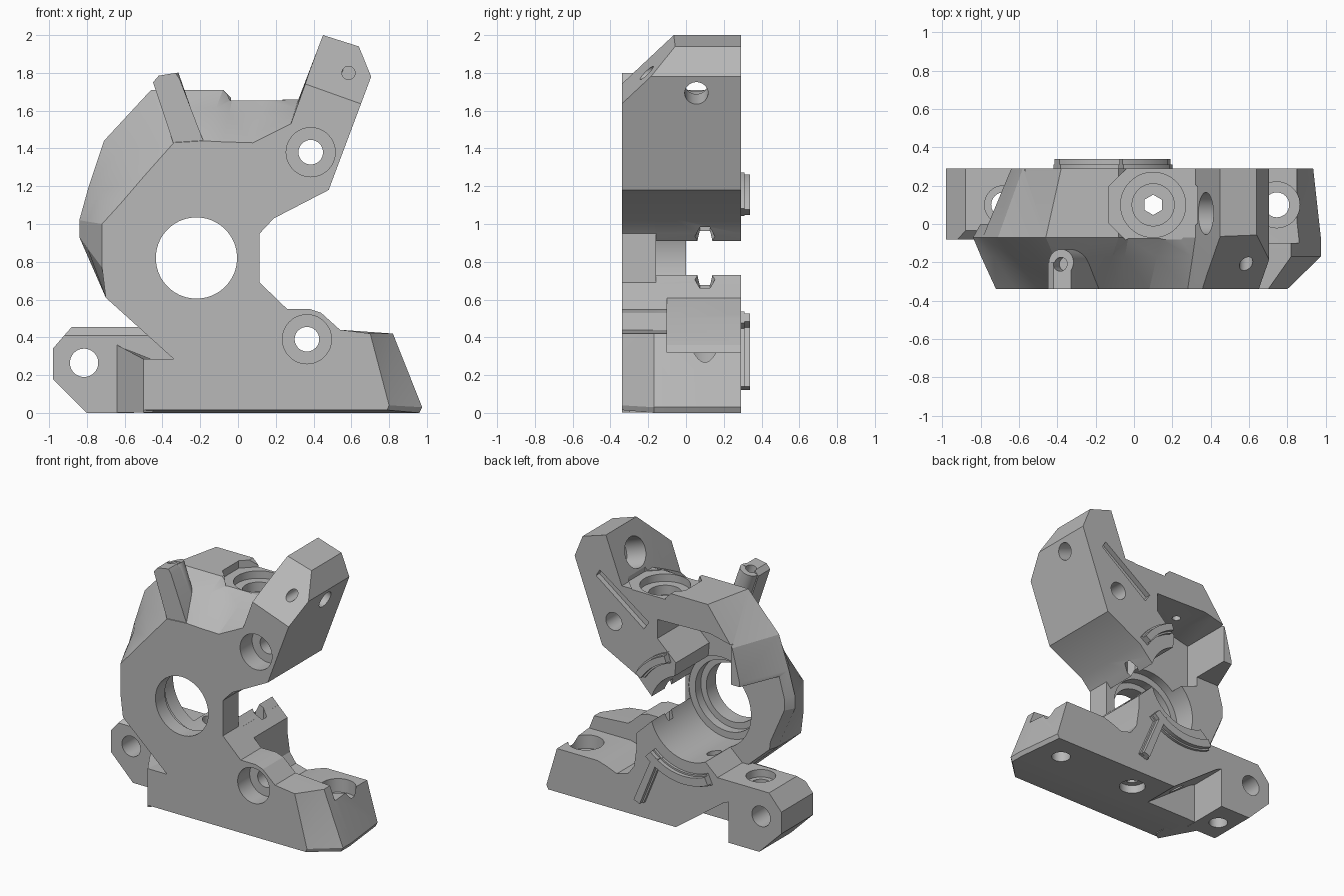
import bpy
import bmesh
from math import cos, sin, pi, radians
from mathutils import Matrix, Vector

old = bpy.data.objects.get("Cube")
if old:
    bpy.data.objects.remove(old, do_unlink=True)

FRONT, BACK = -.34, .29
BORE = (-.22, .82)

grey = bpy.data.materials.new("matte grey plastic")
grey.use_nodes = True
colour = (.48, .48, .48, 1)
grey.diffuse_color = colour
grey.node_tree.nodes["Principled BSDF"].inputs["Base Color"].default_value = colour


def finish(bm, name):
    """Turn a bmesh into a linked object."""
    bmesh.ops.recalc_face_normals(bm, faces=bm.faces)
    mesh = bpy.data.meshes.new(name)
    bm.to_mesh(mesh)
    bm.free()
    obj = bpy.data.objects.new(name, mesh)
    bpy.context.collection.objects.link(obj)
    return obj


def loft(name, sections, cut=None):
    """Skin matching loops of points; optionally trim with a plane."""
    bm = bmesh.new()
    loops = [[bm.verts.new(point) for point in section] for section in sections]
    bm.faces.new(loops[0])
    bm.faces.new(loops[-1])
    for near, far in zip(loops, loops[1:]):
        count = len(near)
        for i in range(count):
            j = (i + 1) % count
            bm.faces.new((near[i], near[j], far[j], far[i]))
    bmesh.ops.recalc_face_normals(bm, faces=bm.faces)
    if cut:
        bmesh.ops.triangulate(bm, faces=bm.faces[:])
        geometry = bm.verts[:] + bm.edges[:] + bm.faces[:]
        bmesh.ops.bisect_plane(bm, geom=geometry, plane_co=cut[0],
                               plane_no=cut[1], clear_outer=True)
        rim = [edge for edge in bm.edges if edge.is_boundary]
        bmesh.ops.holes_fill(bm, edges=rim, sides=0)
    return finish(bm, name)


def layered(name, layers, cut=None):
    """Loft x-z profiles placed at given y positions."""
    return loft(name, [[(x, y, z) for x, z in shape] for shape, y in layers], cut)


def prism(name, profile, y_start, y_end):
    return layered(name, [(profile, y_start), (profile, y_end)])


def rod(name, start, end, radius, sides=48, spin=0):
    """Cylinder between two points."""
    start, end = Vector(start), Vector(end)
    axis = end - start
    turn = axis.to_track_quat('Z', 'Y').to_matrix().to_4x4()
    place = Matrix.Translation((start + end) / 2) @ turn @ Matrix.Rotation(spin, 4, 'Z')
    bm = bmesh.new()
    bmesh.ops.create_cone(bm, cap_ends=True, segments=sides, radius1=radius,
                          radius2=radius, depth=axis.length, matrix=place)
    return finish(bm, name)


def bore_y(centre, radius, y_start=-.5, y_end=.5, sides=48):
    x, z = centre
    return rod("cutter", (x, y_start, z), (x, y_end, z), radius, sides)


def bore_z(centre, radius, z_start, z_end, sides=40, spin=0):
    x, y = centre
    return rod("cutter", (x, y, z_start), (x, y, z_end), radius, sides, spin)


def pocket(profile, y_start, y_end=.5):
    return prism("cutter", profile, y_start, y_end)


def carve(obj, cutters):
    """Subtract every cutter, keep the result and drop the cutters."""
    for cutter in cutters:
        cutter.hide_render = True
        modifier = obj.modifiers.new("carve", 'BOOLEAN')
        modifier.operation = 'DIFFERENCE'
        modifier.solver = 'EXACT'
        modifier.object = cutter
    graph = bpy.context.evaluated_depsgraph_get()
    mesh = bpy.data.meshes.new_from_object(obj.evaluated_get(graph))
    obj.modifiers.clear()
    obj.data = mesh
    for cutter in cutters:
        bpy.data.objects.remove(cutter, do_unlink=True)


def arc_band(inner, outer, begin, end, steps=20):
    """Curved strip profile around the main bore."""
    angles = [radians(begin + (end - begin) * i / steps) for i in range(steps + 1)]
    ring = [(outer, a) for a in angles] + [(inner, a) for a in reversed(angles)]
    return [(BORE[0] + r * cos(a), BORE[1] + r * sin(a)) for r, a in ring]


# Main body: one outline, reshaped at the front and at the back
middle = [(-.5, 0), (.96, 0), (.975, .03), (.82, .42), (.54, .44), (.44, .53),
          (.38, .55), (.26, .55), (.115, .69), (.115, .95), (.19, 1.03),
          (.48, 1.18), (.705, 1.78), (.64, 1.94), (.45, 2), (.32, 1.66),
          (.14, 1.66), (-.03, 1.66), (-.08, 1.71), (-.46, 1.71), (-.71, 1.44),
          (-.79, 1.2), (-.84, 1.02), (-.84, .93), (-.7, .61), (-.34, .285), (-.5, .285)]
front = list(middle)
front[:4] = [(-.5, .015), (.79, .015), (.8, .04), (.7, .42)]
front[15:24] = [(.28, 1.53), (.08, 1.43), (-.08, 1.435), (-.18, 1.44), (-.34, 1.43),
                (-.5, 1.25), (-.62, 1.11), (-.72, 1), (-.72, .77)]
back = list(middle)
back[1:3] = [(.92, 0), (.935, .03)]
back[19:25] = [(-.38, 1.71), (-.58, 1.44), (-.64, 1.2), (-.64, 1.02),
               (-.64, .93), (-.6, .61)]
# The toe chamfer ends earlier than the other front slopes
toe = [tuple(Vector(a).lerp(Vector(b), .65)) for a, b in zip(front, middle)]
toe[:4] = middle[:4]
arm_slope = ((.64, FRONT, 1.64), (.238, -.707, .666))
body = layered("main_body", [(front, FRONT), (toe, -.17), (middle, -.07), (back, BACK)],
               arm_slope)

# Vertical feed channel with an octagonal seat
feed = (.1, .1)
cutters = [
    bore_z(feed, .053, -.1, 1.9, sides=6),
    bore_z(feed, .25, 1.655, 2.1, sides=8, spin=pi / 8),
    bore_z(feed, .17, 1.6, 2.05),
    bore_z(feed, .11, 1.53, 2.03),
    bore_z(feed, .09, -.15, .06),
]

# Stepped main bore, open mouth, and the hollows behind the front plate
cutters += [
    bore_y(BORE, .215, sides=72),
    bore_y(BORE, .26, -.23, sides=72),
    bore_y(BORE, .31, -.165, sides=72),
    pocket([(-.2, .73), (.075, .73), (.125, .68), (.2, .68),
            (.2, .96), (.125, .96), (.075, .91), (-.2, .91)], -.16),
    pocket([(-.57, 1.1), (-.57, 1.46), (-.4, 1.5), (.03, 1.49), (.03, 1.35),
            (-.12, 1.21), (-.1, 1), (-.3, 1)], -.1),
    pocket([(-1.3, 1.17), (-.3, 1.17), (-.3, .6), (-.46, .455), (-1.3, .455)], 0),
    pocket([(-.1, -.015), (-.52, .29), (-.6, .29), (-.6, -.1), (-.1, -.1)], .005),
    pocket([(.2, .72), (.2, .5), (.22, .36), (.27, .29), (.36, .265),
            (.45, .3), (.52, .32), (1.2, .32), (1.2, .72)], -.1),
    pocket([(.5, 1.73), (.1, 1.45), (.14, 1.39), (.53, 1.68)], .25),
]

# Counterbored screw holes through the front plate
for centre in ((.385, 1.38), (.365, .39)):
    cutters += [bore_y(centre, .13, y_end=-.2), bore_y(centre, .065)]

# Toe screw and the small vertical holes beside the bore
toe_screw = (.745, .1)
cutters += [bore_z(toe_screw, .12, .22, .5), bore_z(toe_screw, .065, -.1, .5)]
cutters += [bore_z((-.3, .1), .05, .05, .6, 24), bore_z((-.3, .1), .03, 1.4, 1.6, 24)]

# Cross hole and small pilot hole in the arm
entry = Vector((.68, .055, 1.69))
across = Vector((-.94, 0, .35))
cutters += [
    rod("cutter", entry - across * .2, entry + across * .6, .062),
    rod("cutter", entry + across * .16, entry + across * .6, .11),
    bore_y((.585, 1.8), .035, y_end=0, sides=24),
]
carve(body, cutters)

# Side foot with a chamfered front edge and two screw holes
foot_back = [(-.98, .18), (-.8, 0), (-.55, 0), (-.55, .3), (-.42, .24),
             (-.3, .3), (-.3, .455), (-.88, .455), (-.98, .34)]
foot_front = list(foot_back)
foot_front[6:8] = [(-.3, .41), (-.92, .41)]
foot = layered("side_foot", [(foot_front, -.08), (foot_back, -.035), (foot_back, BACK)])
side_screw = (-.68, .1)
carve(foot, [bore_y((-.815, .265), .075),
             bore_z(side_screw, .1, .4, .6), bore_z(side_screw, .065, -.1, .6)])

# Angled brace joining the foot to the front plate
plan = [(-.64, -.08), (-.5, -.338), (-.45, -.3), (-.45, 0), (-.64, 0)]
crest = [.36, .285, .285, .285, .36]
brace = loft("foot_brace", [[(x, y, .002) for x, y in plan],
                            [(x, y, z) for (x, y), z in zip(plan, crest)]])

# Leaning post with a rounded back and a hole in its tip
post = prism("post_front", [(-.32, 1.36), (-.16, 1.38), (-.31, 1.77), (-.33, 1.8),
                            (-.42, 1.785), (-.45, 1.75)], -.338, -.2)
post_back = rod("post_back", (-.24, -.2, 1.38), (-.38, -.2, 1.78), .068)
for part in (post, post_back):
    carve(part, [rod("cutter", (-.355, -.21, 1.7), (-.405, -.21, 1.85), .036, 24)])

# Raised ribs on the back face, each a wide base with a narrower crest
ribs = []
for level, grow, top in (("base", .012, .31), ("crest", 0, .34)):
    ribs += [
        prism("upper_rib_" + level, arc_band(.42 - grow, .47 + grow, 33, 70), .27, top),
        prism("lower_rib_" + level, arc_band(.4 - grow, .46 + grow, -115, -47), .27, top),
        prism("rib_bar_" + level, [(-.01 - grow, .49), (.04 + grow, .49),
                                   (.19 + grow, .14), (.14 - grow, .12)], .27, top),
    ]

# Material and shading
for part in [body, foot, brace, post, post_back] + ribs:
    part.data.materials.clear()
    part.data.materials.append(grey)
    for face in part.data.polygons:
        face.material_index = 0
    bpy.ops.object.select_all(action='DESELECT')
    part.select_set(True)
    bpy.context.view_layer.objects.active = part
    bpy.ops.object.shade_smooth_by_angle(angle=radians(20))
